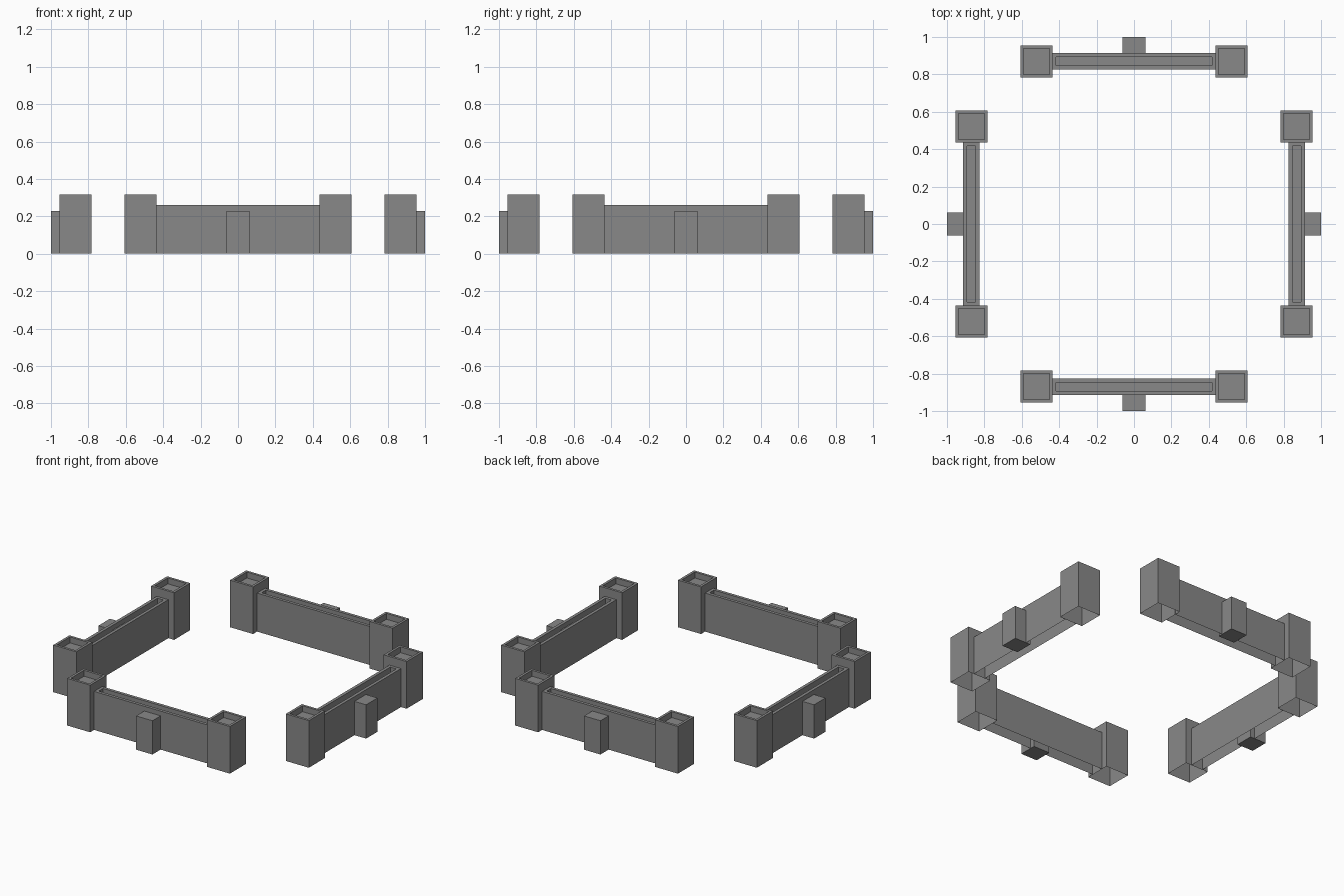
import bpy, bmesh, math
from mathutils import Matrix, Vector

if "Cube" in bpy.data.objects:
    bpy.data.objects.remove(bpy.data.objects["Cube"])

# Dark grey stone
stone = bpy.data.materials.new("dark_stone")
stone.diffuse_color = (0.25, 0.25, 0.25, 1.0)
stone.use_nodes = True
stone.node_tree.nodes["Principled BSDF"].inputs["Base Color"].default_value = stone.diffuse_color


def block(name, lo, hi, turn, rim=0.0, depth=0.0, open_bottom=False):
    """Box between two corners, optional sunken top, turned about the world z axis."""
    lo, hi = Vector(lo), Vector(hi)
    bm = bmesh.new()
    bmesh.ops.create_cube(bm, size=1.0)
    size, mid = hi - lo, (hi + lo) / 2
    for v in bm.verts:
        v.co = Vector((v.co.x * size.x, v.co.y * size.y, v.co.z * size.z)) + mid
    bm.normal_update()
    top = max(bm.faces, key=lambda f: f.normal.z)
    bottom = min(bm.faces, key=lambda f: f.normal.z)
    if rim:
        bmesh.ops.inset_region(bm, faces=[top], thickness=rim, use_even_offset=True)
        floor = bmesh.ops.extrude_discrete_faces(bm, faces=[top])["faces"][0]
        bmesh.ops.translate(bm, verts=floor.verts[:], vec=(0, 0, -depth))
    if open_bottom:
        bmesh.ops.delete(bm, geom=[bottom], context='FACES')
    bm.transform(Matrix.Rotation(turn, 4, 'Z'))
    bm.normal_update()
    mesh = bpy.data.meshes.new(name)
    bm.to_mesh(mesh)
    bm.free()
    mesh.materials.append(stone)
    obj = bpy.data.objects.new(name, mesh)
    bpy.context.collection.objects.link(obj)
    return obj


# Four identical sides, each turned a quarter around the centre
for i, side in enumerate(("front", "right", "back", "left")):
    turn = i * math.pi / 2
    # Wall with a sunken walkway
    block(side + "_wall", (-0.437, -0.913, 0), (0.437, -0.826, 0.26), turn,
          rim=0.021, depth=0.04, open_bottom=True)
    # End towers with sunken tops
    for s, end in ((-1, "a"), (1, "b")):
        x = s * 0.522
        block(f"{side}_tower_{end}", (x - 0.086, -0.955, 0), (x + 0.086, -0.783, 0.318),
              turn, rim=0.017, depth=0.04, open_bottom=True)
    # Buttress in the middle of the outer face, keyed into the hollow wall
    block(side + "_buttress", (-0.061, -1.0, 0), (0.061, -0.88, 0.228), turn)
